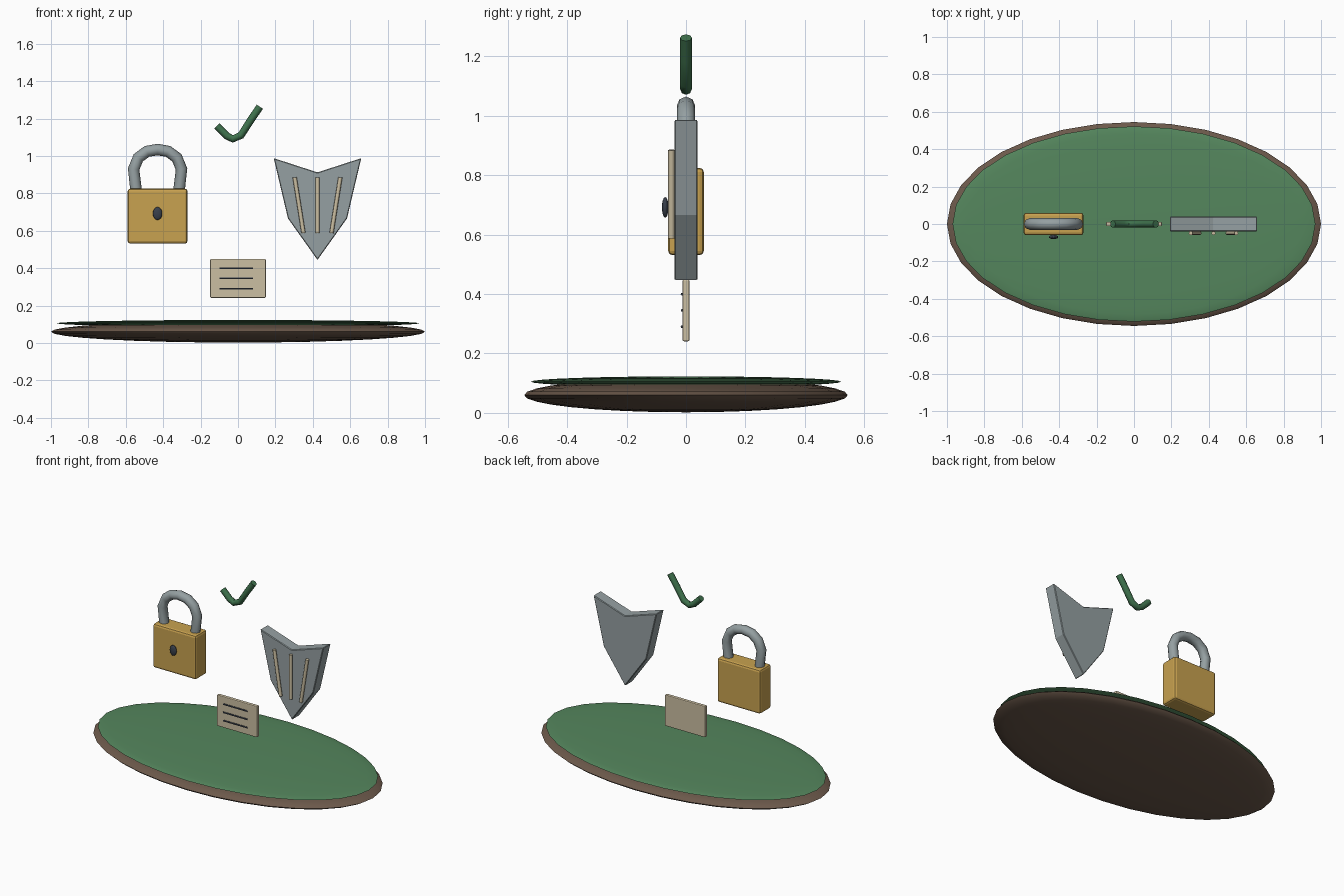
import bpy, bmesh, math

if "Cube" in bpy.data.objects:
    bpy.data.objects.remove(bpy.data.objects["Cube"])


def mat(name, r, g, b):
    m = bpy.data.materials.new(name)
    m.diffuse_color = (r, g, b, 1)
    m.use_nodes = True
    m.node_tree.nodes["Principled BSDF"].inputs["Base Color"].default_value = m.diffuse_color
    return m


GREEN = mat("felt_green", 0.09, 0.24, 0.11)
BROWN = mat("dark_wood", 0.15, 0.10, 0.07)
GOLD = mat("brass", 0.58, 0.36, 0.08)
STEEL = mat("steel", 0.30, 0.35, 0.36)
CREAM = mat("cream", 0.60, 0.52, 0.36)
INK = mat("ink", 0.04, 0.05, 0.07)
LEAF = mat("tick_green", 0.05, 0.17, 0.075)


def finish(ob, name, material, bevel=0, segments=2):
    ob.name = name
    ob.data.materials.clear()
    ob.data.materials.append(material)
    bpy.ops.object.select_all(action='DESELECT')
    ob.select_set(True)
    bpy.context.view_layer.objects.active = ob
    if bevel:
        b = ob.modifiers.new("bevel", 'BEVEL')
        b.width, b.segments = bevel, segments
    else:
        bpy.ops.object.shade_smooth_by_angle(angle=math.radians(50))
    return ob


def ellipsoid(name, loc, radii, material, segs=32, rings=16):
    bpy.ops.mesh.primitive_uv_sphere_add(segments=segs, ring_count=rings, radius=1, location=loc)
    ob = bpy.context.object
    ob.scale = radii
    bpy.ops.object.transform_apply(location=False, rotation=False, scale=True)
    return finish(ob, name, material)


def box(name, loc, size, material, bevel):
    bpy.ops.mesh.primitive_cube_add(size=1, location=loc)
    ob = bpy.context.object
    ob.scale = size
    bpy.ops.object.transform_apply(location=False, rotation=False, scale=True)
    return finish(ob, name, material, bevel)


def tube(name, pts, y, radius, material, res=2):
    cu = bpy.data.curves.new(name, 'CURVE')
    cu.dimensions = '3D'
    cu.bevel_depth, cu.bevel_resolution, cu.use_fill_caps = radius, res, True
    sp = cu.splines.new('POLY')
    sp.points.add(len(pts) - 1)
    for p, (x, z) in zip(sp.points, pts):
        p.co = (x, y, z, 1)
    ob = bpy.data.objects.new(name, cu)
    bpy.context.collection.objects.link(ob)
    bpy.ops.object.select_all(action='DESELECT')
    ob.select_set(True)
    bpy.context.view_layer.objects.active = ob
    bpy.ops.object.convert(target='MESH')
    return finish(bpy.context.object, name, material)


# Oval base and its green top
ellipsoid("base", (0, 0, 0.06), (1, 0.545, 0.058), BROWN)
ellipsoid("base_top", (0, 0, 0.105), (0.97, 0.522, 0.018), GREEN)

# Padlock
LX = -0.43
box("lock_body", (LX, 0, 0.678), (0.32, 0.12, 0.294), GOLD, 0.014)
half = [(-0.113, 0.80), (-0.128, 0.93), (-0.103, 0.99), (-0.057, 1.024)]
arch = half + [(0, 1.034)] + [(-x, z) for x, z in reversed(half)]
tube("lock_shackle", [(LX + x, z) for x, z in arch], 0, 0.031, STEEL)
ellipsoid("keyhole", (LX, -0.07, 0.692), (0.025, 0.011, 0.035), INK, 16, 8)

# Shield plate
SX = 0.425
outline = [(0, 0.912), (-0.234, 0.988), (-0.158, 0.666), (0, 0.444), (0.158, 0.666), (0.234, 0.988)]
bm = bmesh.new()
face = bm.faces.new([bm.verts.new((SX + x, -0.039, z)) for x, z in outline])
ext = bmesh.ops.extrude_face_region(bm, geom=[face])
bmesh.ops.translate(bm, vec=(0, 0.078, 0), verts=[v for v in ext["geom"] if isinstance(v, bmesh.types.BMVert)])
bmesh.ops.recalc_face_normals(bm, faces=bm.faces)
me = bpy.data.meshes.new("shield")
bm.to_mesh(me)
bm.free()
shield = bpy.data.objects.new("shield", me)
bpy.context.collection.objects.link(shield)
finish(shield, "shield", STEEL, 0.004, 1)

# Shield ribs, leaning inward
for i in (-1, 0, 1):
    tube(f"shield_rib_{i + 2}", [(SX + i * 0.122, 0.885), (SX + i * 0.075, 0.588)], -0.049, 0.011, CREAM)

# Paper card with ruled lines
box("card", (0, 0, 0.345), (0.297, 0.024, 0.208), CREAM, 0.005)
for i in range(3):
    z = 0.29 + i * 0.055
    tube(f"card_line_{i + 1}", [(-0.10, z), (0.08, z)], -0.013, 0.005, INK, 1)

# Tick mark
tube("tick", [(-0.113, 1.16), (-0.061, 1.108), (-0.028, 1.091), (0.016, 1.11),
              (0.067, 1.19), (0.117, 1.263)], 0, 0.02, LEAF)
